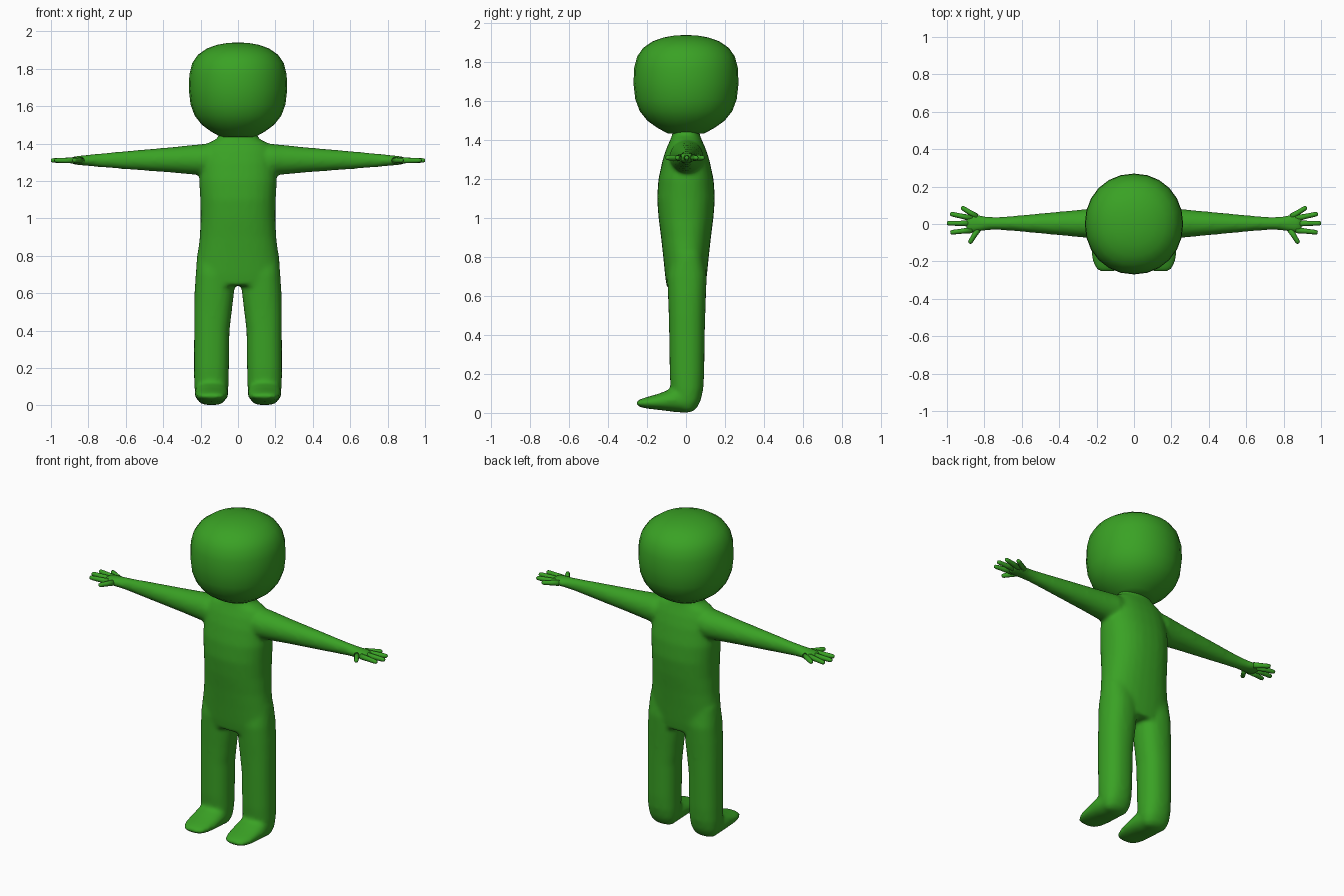
import bpy, bmesh, math
from mathutils import Vector

green = bpy.data.materials.new("leaf green")
green.diffuse_color = (0.042, 0.36, 0.018, 1)


def loft(bm, rings, u, v, sides=20, power=2.0):
    """Skin super-ellipse rings (centre, half size along u, half size along v)."""
    u, v = Vector(u), Vector(v)
    loops = []
    for c, a, b in rings:
        loop = []
        for i in range(sides):
            t = 2 * math.pi * i / sides
            cu = math.copysign(abs(math.cos(t)) ** (2 / power), math.cos(t))
            sv = math.copysign(abs(math.sin(t)) ** (2 / power), math.sin(t))
            loop.append(bm.verts.new(Vector(c) + u * a * cu + v * b * sv))
        loops.append(loop)
    for p, q in zip(loops, loops[1:]):
        for i in range(sides):
            j = (i + 1) % sides
            bm.faces.new((p[i], p[j], q[j], q[i]))
    bm.faces.new(loops[0][::-1])
    bm.faces.new(loops[-1])


def finish(bm, name):
    bmesh.ops.recalc_face_normals(bm, faces=bm.faces)
    me = bpy.data.meshes.new(name)
    bm.to_mesh(me)
    bm.free()
    me.materials.append(green)
    me.shade_smooth()
    ob = bpy.data.objects.new(name, me)
    bpy.context.collection.objects.link(ob)
    return ob


X, Y, Z = (1, 0, 0), (0, 1, 0), (0, 0, 1)

# Body: torso, legs, feet and arms fused into one smooth skin
bm = bmesh.new()
torso = [(1.47, .10, .068), (1.43, .105, .070), (1.40, .165, .082), (1.36, .19, .100),
         (1.30, .20, .120), (1.20, .208, .142), (1.10, .202, .149), (1.0, .200, .141),
         (.90, .205, .128), (.80, .216, .117), (.70, .226, .107), (.64, .229, .098)]
loft(bm, [((0, 0, z), a, b) for z, a, b in torso], X, Y, 28, 2.3)

leg = [(.82, .11, .108, .085), (.70, .122, .105, .102), (.60, .127, .106, .098),
       (.50, .134, .101, .094), (.40, .140, .095, .092), (.20, .142, .094, .089),
       (.12, .142, .093, .084), (.06, .142, .088, .070), (.02, .142, .072, .045),
       (.003, .142, .045, .02)]
foot = [(.072, .085, .04, .03), (.05, .07, .07, .055), (0, .063, .085, .063),
        (-.06, .067, .090, .063), (-.10, .062, .090, .052), (-.15, .056, .088, .040),
        (-.20, .052, .080, .030), (-.235, .050, .066, .021), (-.254, .049, .046, .010)]
arm = [(.08, .085, .08), (.18, .085, .088), (.24, .080, .079), (.35, .069, .068),
       (.50, .057, .054), (.65, .045, .040), (.74, .037, .034), (.80, .031, .039),
       (.85, .025, .050), (.885, .020, .050), (.90, .016, .044)]
for s in (-1, 1):
    loft(bm, [((s * x, .005, z), a, b) for z, x, a, b in leg], X, Y, 20, 2.3)
    loft(bm, [((s * .142, y, z), a, b) for y, z, a, b in foot], X, Z, 20, 2.2)
    loft(bm, [((s * x, .003, 1.315 - .006 * x), b, a) for x, a, b in arm], Y, Z, 20)
body = finish(bm, "body")
mod = body.modifiers.new("fuse", 'REMESH')
mod.mode = 'VOXEL'
mod.voxel_size = .011
mod.use_smooth_shade = True
mod = body.modifiers.new("soften", 'SMOOTH')
mod.factor = .5
mod.iterations = 10

# Head: rounded, slightly boxy profile
bm = bmesh.new()
head = [(1.435, .09), (1.448, .115), (1.465, .145), (1.50, .193), (1.55, .232), (1.61, .254),
        (1.69, .263), (1.77, .260), (1.83, .245), (1.875, .214), (1.908, .167),
        (1.928, .112), (1.938, .055), (1.94, .012)]
loft(bm, [((0, 0, z), r, r * 1.025) for z, r in head], X, Y, 24, 2.08)
finish(bm, "head")

# Fingers: root and tip of each one, splayed from the palm
fingers = [((.835, -.030), (.878, -.100)), ((.865, -.032), (.978, -.045)),
           ((.870, .003), (.997, .004)), ((.865, .030), (.980, .054)),
           ((.840, .038), (.920, .088))]
for s, side in ((-1, "right"), (1, "left")):
    bm = bmesh.new()
    for root, tip in fingers:
        p, q = Vector((s * root[0], root[1], 1.31)), Vector((s * tip[0], tip[1], 1.31))
        d = (q - p).normalized()
        across = d.cross(Vector(Z))
        rings = [(p, .017, .017), (p.lerp(q, .5), .0135, .0145), (p.lerp(q, .88), .0125, .013),
                 (q, .0105, .010), (q + d * .004, .005, .005)]
        loft(bm, rings, across, Z, 10)
    finish(bm, side + "_fingers")
